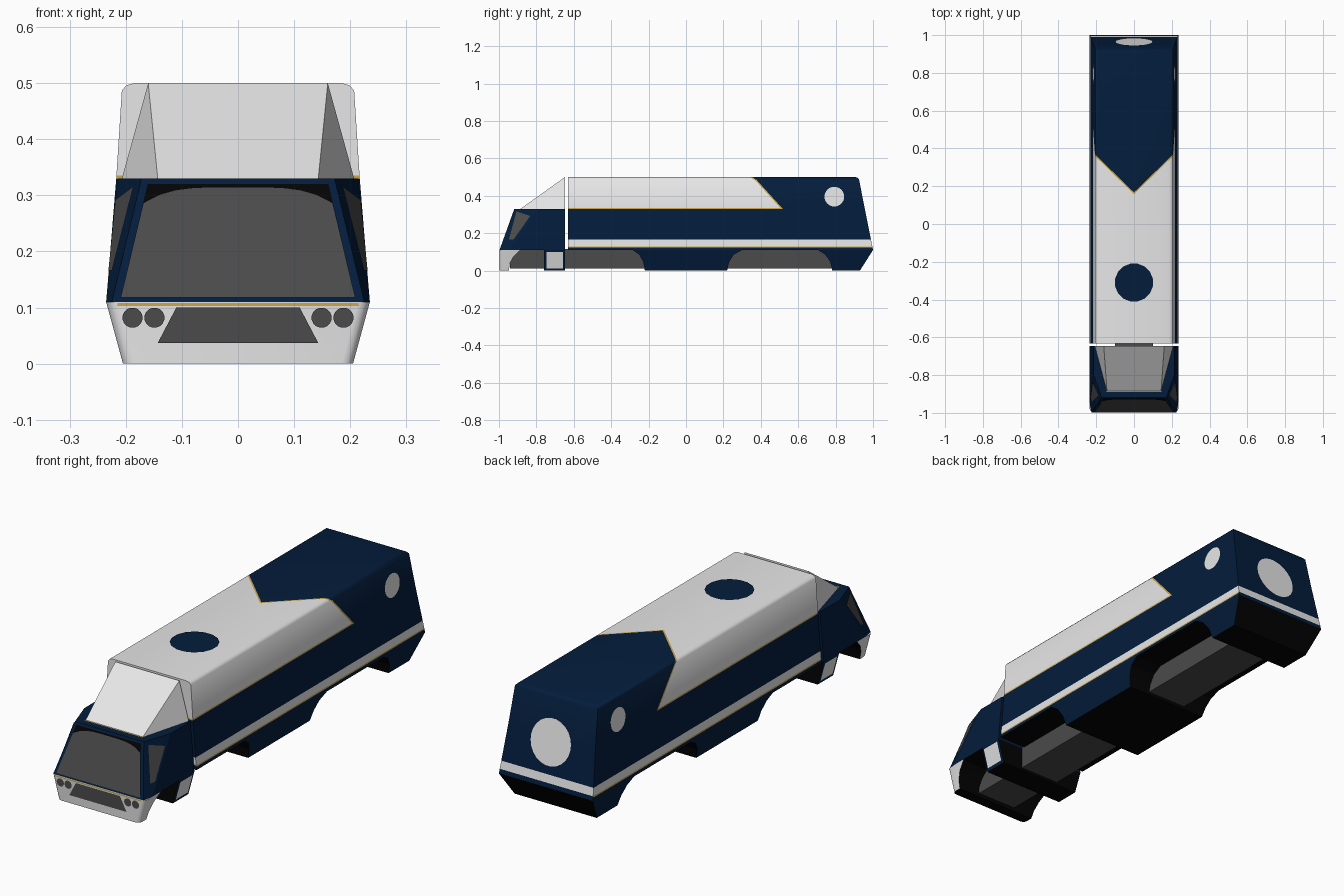
import bpy, bmesh, math
from mathutils import Vector

if "Cube" in bpy.data.objects:
    bpy.data.objects.remove(bpy.data.objects["Cube"])


def material(name, r, g, b):
    m = bpy.data.materials.new(name)
    m.diffuse_color = (r, g, b, 1)
    m.use_nodes = True
    m.node_tree.nodes["Principled BSDF"].inputs["Base Color"].default_value = m.diffuse_color
    return m


NAVY, WHITE, GOLD, GREY, BLACK = range(5)
MATS = [material("navy", .001, .012, .045), material("white", .8, .8, .8),
        material("gold", .62, .38, .06), material("dark_grey", .07, .07, .07),
        material("black", .001, .001, .001)]


def finish(name, bm, mat=None, smooth=None, recalc=True, black=None):
    """Make the object; faces picked by the rule black are painted black."""
    if recalc:
        bmesh.ops.recalc_face_normals(bm, faces=bm.faces)
    bm.normal_update()
    for f in bm.faces:
        if mat is not None:
            f.material_index = mat
        if black and black(f.normal):
            f.material_index = BLACK
    me = bpy.data.meshes.new(name)
    bm.to_mesh(me)
    bm.free()
    for m in MATS:
        me.materials.append(m)
    ob = bpy.data.objects.new(name, me)
    bpy.context.collection.objects.link(ob)
    if smooth:
        bpy.ops.object.select_all(action='DESELECT')
        ob.select_set(True)
        bpy.context.view_layer.objects.active = ob
        bpy.ops.object.shade_smooth_by_angle(angle=math.radians(smooth))
    return ob


def loft(ring_a, ring_b):
    """Closed solid between two matching rings."""
    bm = bmesh.new()
    a = [bm.verts.new(p) for p in ring_a]
    b = [bm.verts.new(p) for p in ring_b]
    n = len(a)
    bm.faces.new(a)
    bm.faces.new(b)
    for i in range(n):
        j = (i + 1) % n
        bm.faces.new((a[i], a[j], b[j], b[i]))
    bmesh.ops.recalc_face_normals(bm, faces=bm.faces)
    return bm


def skirt(profile):
    """Side profile (y, z) across the full width, tapering in towards the ground."""
    w = lambda z: .205 + .03 * z / .11
    return loft([(w(z), y, z) for y, z in profile], [(-w(z), y, z) for y, z in profile])


def plate(name, pts, out, mat, lift=.003):
    """Thin painted panel lying on a surface, facing the direction out."""
    bm = bmesh.new()
    f = bm.faces.new([bm.verts.new(p) for p in pts])
    f.normal_update()
    if f.normal.dot(Vector(out)) < 0:
        f.normal_flip()
    for v in bm.verts:
        v.co += f.normal * lift
    finish(name, bm, mat, recalc=False)


def circle(r, n):
    return [(r * math.cos(2 * math.pi * (i + .5) / n), r * math.sin(2 * math.pi * (i + .5) / n))
            for i in range(n)]


# trailer body: lofted section with sloped back
back_y = lambda z: .925 + (.487 - z) / .377 * .075
section = [(.235, .11, 1.0), (.217, .33, back_y(.33)), (.207, .487, .925),
           (.199, .496, .917), (.185, .5, .905)]
bm = bmesh.new()
rows = [[bm.verts.new(p) for p in ((x, -.632, z), (x, yb, z), (-x, yb, z), (-x, -.632, z))]
        for x, z, yb in section]
for lo, hi in zip(rows, rows[1:]):
    for i in range(4):
        j = (i + 1) % 4
        bm.faces.new((lo[i], lo[j], hi[j], hi[i]))
bm.faces.new(rows[0])
bm.faces.new(rows[-1])
bmesh.ops.recalc_face_normals(bm, faces=bm.faces)


def cut(co, no, pick=lambda f: True):
    bm.normal_update()
    faces = [f for f in bm.faces if pick(f)]
    geom = list({e for f in faces for e in f.edges}) + list({v for f in faces for v in f.verts})
    bmesh.ops.bisect_plane(bm, geom=geom + faces, dist=1e-5, plane_co=co, plane_no=no)


is_roof = lambda f: f.normal.z > .5
LINE, TIP, SIDE = .009, .158, .504
for z in (.124, .13, .165, .329, .335):
    cut((0, 0, z), (0, 0, 1))
for d in (0, LINE):
    cut((0, SIDE + d, .335), (0, 1, .909), lambda f: not is_roof(f))
    for s in (1, -1):
        cut((0, TIP + d, 0), (-.975 * s, 1, 0), is_roof)

# paint scheme of the trailer: stripes by height, chevron by position
bm.normal_update()
for f in bm.faces:
    c = f.calc_center_median()
    if is_roof(f):
        t = c.y - TIP - .975 * abs(c.x)
    else:
        t = c.y - SIDE + (c.z - .335) * .909
    m = NAVY
    if c.z > .329 and t < LINE:
        m = WHITE if c.z > .335 and t < 0 else GOLD
    elif .13 < c.z < .165:
        m = WHITE
    elif .124 < c.z < .13 and abs(f.normal.x) > .5:
        m = GOLD
    f.material_index = m
underside = lambda n: n.z < -.9
finish("trailer_body", bm, smooth=40, black=underside)

# lower skirts between the wheel arches, black inside and below
inner = lambda n: abs(n.x) < .5
finish("middle_skirt", skirt([(-.285, .11), (-.25, .085), (-.228, .045), (-.22, 0), (.22, 0),
                              (.23, .045), (.255, .085), (.3, .11)]), NAVY, black=inner)
finish("rear_skirt", skirt([(.705, .11), (.745, .085), (.772, .045), (.782, 0), (.93, 0),
                            (1.0, .11)]), NAVY, black=inner)
finish("cab_step_block", skirt([(-.758, 0), (-.758, .11), (-.647, .11), (-.647, 0)]), NAVY,
       black=inner)

# central chassis
box = ((-.1, .012), (.1, .012), (.1, .115), (-.1, .115))
finish("chassis", loft([(x, -.94, z) for x, z in box], [(x, .92, z) for x, z in box]), GREY)

# cab with a slanted facet at each front corner
low = [(.225, -.997), (.235, -.945), (.235, -.647)]
top = [(.172, -.918), (.215, -.79), (.215, -.647)]
ring = lambda pts, z: [(x, y, z) for x, y in pts] + [(-x, y, z) for x, y in reversed(pts)]
finish("cab", loft(ring(low, .11), ring(top, .33)), NAVY, black=underside)


def facet(s, u, v):
    """Point on the corner facet of the cab: u runs back, v runs up."""
    a = Vector((*low[0], .11)).lerp(Vector((*low[1], .11)), u)
    b = Vector((*top[0], .33)).lerp(Vector((*top[1], .33)), u)
    p = a.lerp(b, v)
    return (s * p.x, p.y, p.z)


# windscreen with a dark tinted top edge
screen = lambda x, z: (x, -.997 + (z - .11) / .22 * .079, z)
plate("windscreen_tint", [screen(*p) for p in ((-.209, .117), (.209, .117), (.161, .32), (-.161, .32))],
      (0, -1, 0), BLACK, .002)
arc = [(.168 - .028 * i, .313 - .028 * (1 - i / 6) ** 4) for i in range(13)]
plate("windscreen", [screen(*p) for p in [(-.209, .117), (.209, .117)] + arc], (0, -1, 0), GREY, .004)

# front bumper with rounded corners
bm = skirt([(-.997, 0), (-.997, .11), (-.885, .11), (-.922, .075), (-.942, .038), (-.947, 0)])
edges = [e for e in bm.edges if all(v.co.y < -.99 for v in e.verts)
         and e.verts[0].co.x * e.verts[1].co.x > 0]
bmesh.ops.bevel(bm, geom=edges, offset=.02, segments=3, profile=.5, affect='EDGES')
finish("bumper", bm, WHITE, smooth=40, black=lambda n: abs(n.x) < .5 and (n.y > .1 or n.z < -.6))
plate("grille", [(x, -.997, z) for x, z in ((-.143, .037), (.143, .037), (.11, .1), (-.11, .1))],
      (0, -1, 0), GREY)
plate("bumper_gold_line", [(x, -.997, z) for x, z in ((-.215, .103), (.215, .103), (.215, .108), (-.215, .108))],
      (0, -1, 0), GOLD, .002)

# roof wind deflector
bm = bmesh.new()
for s in (1, -1):
    for p in ((.143, -.885, .33), (.16, -.647, .5), (.207, -.647, .33)):
        bm.verts.new((s * p[0], p[1], p[2]))
bmesh.ops.convex_hull(bm, input=bm.verts)
finish("wind_deflector", bm, WHITE)
plate("deflector_gold_line", [(x, y, .33) for x, y in ((-.145, -.89), (.145, -.89), (.145, -.884), (-.145, -.884))],
      (0, 0, 1), GOLD, .002)

# round emblems on the roof and the back
plate("roof_disc", [(a, -.31 + b, .5) for a, b in circle(.102, 16)], (0, 0, 1), NAVY)
plate("back_disc", [(a, back_y(.3 + b), .3 + b) for a, b in circle(.1, 24)], (0, 1, 0), WHITE)

# parts on both sides
for s, side in ((1, "right"), (-1, "left")):
    wall = lambda z: .217 - .01 * (z - .33) / .157
    plate(side + "_side_window", [facet(s, u, v) for u, v in ((.45, .25), (.8, .25), (.88, .82), (.15, .93))],
          (s, -1, 0), GREY, .005)
    plate(side + "_side_disc", [(s * wall(.395 + b), .793 + a, .395 + b) for a, b in circle(.053, 20)],
          (s, 0, 0), WHITE)
    plate(side + "_step_panel", [(s * (.205 + .03 * z / .11), y, z) for y, z in
                                 ((-.747, .013), (-.657, .013), (-.657, .1), (-.747, .1))],
          (s, 0, 0), WHITE)
    for i, x in enumerate((.149, .188)):
        plate(f"{side}_headlight_{i + 1}", [(s * x + a, -.997, .082 + b) for a, b in circle(.018, 16)],
              (0, -1, 0), GREY)
